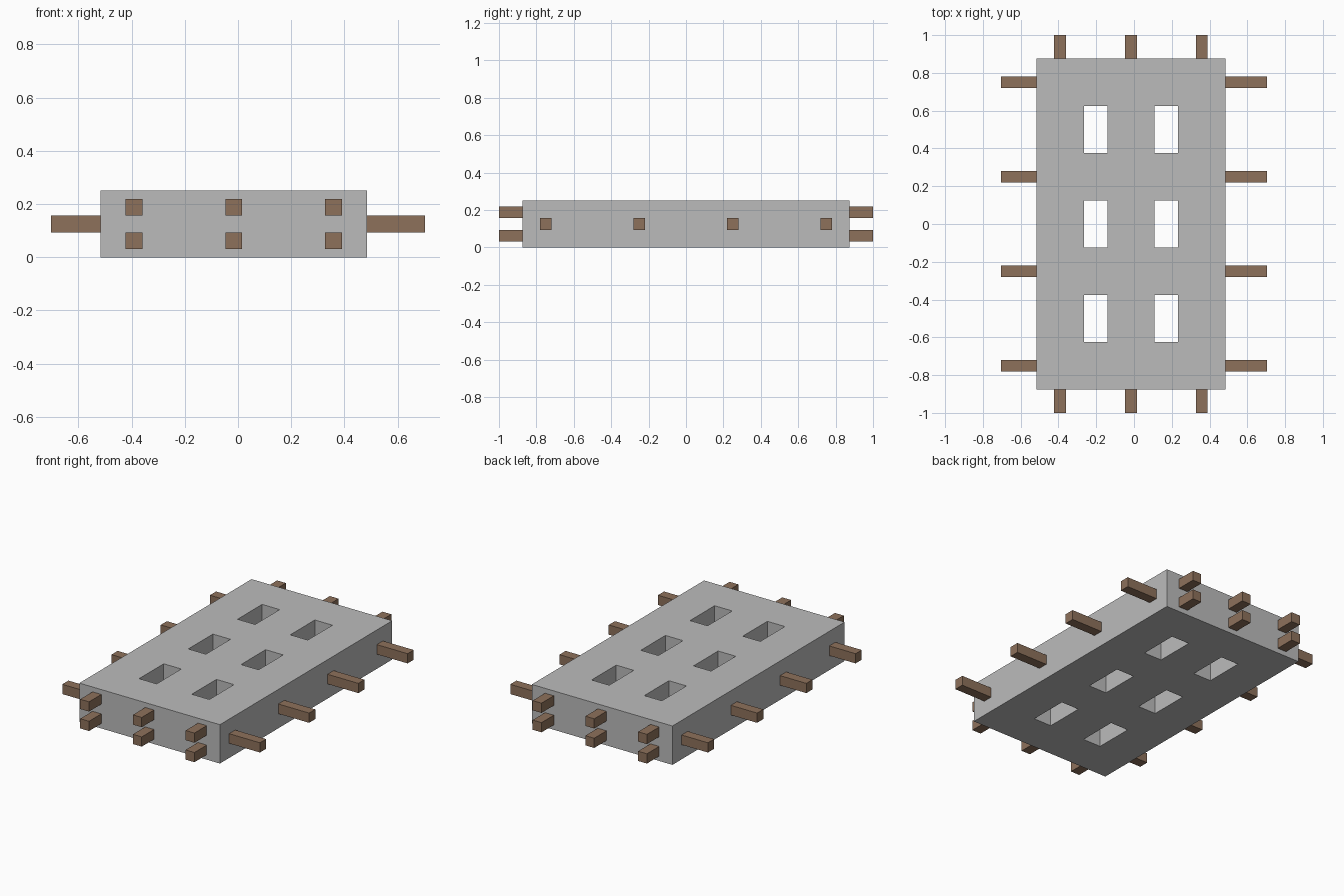
import bpy
import bmesh

cube = bpy.data.objects.get("Cube")
if cube:
    bpy.data.objects.remove(cube, do_unlink=True)


def make_material(name, rgb):
    mat = bpy.data.materials.new(name)
    mat.use_nodes = True
    mat.diffuse_color = (*rgb, 1)
    mat.node_tree.nodes["Principled BSDF"].inputs["Base Color"].default_value = (*rgb, 1)
    return mat


concrete = make_material("concrete grey", (0.50, 0.50, 0.50))
rust = make_material("rusty brown", (0.27, 0.165, 0.105))


def add_object(name, bm, mat):
    bmesh.ops.recalc_face_normals(bm, faces=bm.faces[:])
    mesh = bpy.data.meshes.new(name)
    bm.to_mesh(mesh)
    bm.free()
    mesh.materials.append(mat)
    obj = bpy.data.objects.new(name, mesh)
    bpy.context.collection.objects.link(obj)
    return obj


def add_bar(name, center, size):
    bm = bmesh.new()
    bmesh.ops.create_cube(bm, size=1)
    bmesh.ops.scale(bm, vec=size, verts=bm.verts[:])
    bmesh.ops.translate(bm, vec=center, verts=bm.verts[:])
    return add_object(name, bm, rust)


# Slab: a cell grid with the six openings left out, raised to full height
OFFSET = -0.016
HEIGHT = 0.25
xs = [x + OFFSET for x in (-0.5, -0.25, -0.125, 0.125, 0.25, 0.5)]
ys = [-0.875, -0.625, -0.375, -0.125, 0.125, 0.375, 0.625, 0.875]
bm = bmesh.new()
grid = [[bm.verts.new((x, y, 0)) for y in ys] for x in xs]
for i in range(len(xs) - 1):
    for j in range(len(ys) - 1):
        if i % 2 and j % 2:
            continue
        bm.faces.new((grid[i][j], grid[i + 1][j], grid[i + 1][j + 1], grid[i][j + 1]))
top = bmesh.ops.extrude_face_region(bm, geom=bm.faces[:], use_keep_orig=True)
bmesh.ops.translate(bm, vec=(0, 0, HEIGHT),
                    verts=[v for v in top["geom"] if isinstance(v, bmesh.types.BMVert)])
add_object("slab", bm, concrete)

# Reinforcing bars: one middle layer across, two layers lengthwise
BAR = 0.0625
for n, y in enumerate((-0.75, -0.25, 0.25, 0.75), 1):
    add_bar(f"cross_bar_{n}", (0, y, 0.125), (1.406, BAR, BAR))
for layer, z in (("lower", 0.0625), ("upper", 0.1875)):
    for n, x in enumerate((-0.375, 0, 0.375), 1):
        add_bar(f"{layer}_long_bar_{n}", (x + OFFSET, 0, z), (BAR, 2, BAR))
